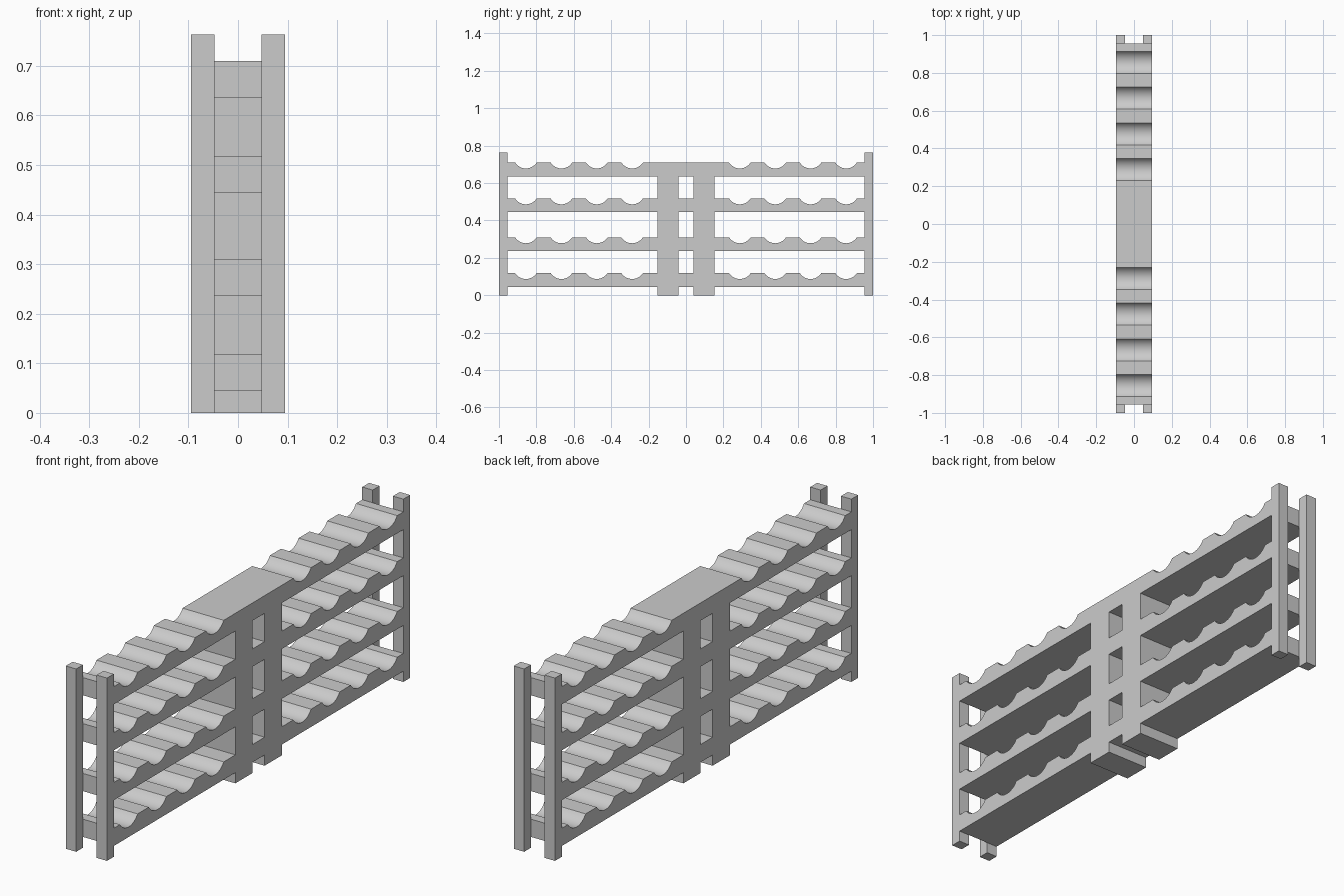
import bpy, bmesh, math
from mathutils import Matrix

cube = bpy.data.objects.get("Cube")
if cube:
    bpy.data.objects.remove(cube, do_unlink=True)

HALF_W = 0.095            # half depth of the rack
SHELF_BOTTOMS = [0.045, 0.236, 0.444, 0.636]
SHELF_H = 0.074
SHELF_END = 0.955
INNER, OUTER = 0.04, 0.153    # central upright span
SCOOPS = [0.288, 0.477, 0.666, 0.856]
SCOOP_R, SCOOP_DEPTH = 0.058, 0.032

grey = bpy.data.materials.new("light_grey")
grey.use_nodes = True
COLOUR = (0.6, 0.6, 0.6, 1)
grey.diffuse_color = COLOUR
grey.node_tree.nodes["Principled BSDF"].inputs["Base Color"].default_value = COLOUR


def scoop(centre, top, steps=12):
    """Circular bottle cradle, listed from the outer edge inwards."""
    r = (SCOOP_R ** 2 + SCOOP_DEPTH ** 2) / (2 * SCOOP_DEPTH)
    half = math.asin(SCOOP_R / r)
    pts = []
    for i in range(steps + 1):
        a = half - 2 * half * i / steps
        pts.append((centre + r * math.sin(a), top - SCOOP_DEPTH + r - r * math.cos(a)))
    return pts


def add_loop(curve, pts):
    spline = curve.splines.new('POLY')
    spline.points.add(len(pts) - 1)
    for p, (u, v) in zip(spline.points, pts):
        p.co = (u, v, 0, 1)
    spline.use_cyclic_u = True


# Side outline of shelves and central uprights: one half, then mirrored
half = [(INNER, SHELF_BOTTOMS[0]), (INNER, 0), (OUTER, 0)]
for z in SHELF_BOTTOMS:
    top = z + SHELF_H
    half += [(OUTER, z), (SHELF_END, z), (SHELF_END, top)]
    for c in reversed(SCOOPS):
        half += scoop(c, top)
    if z != SHELF_BOTTOMS[-1]:
        half.append((OUTER, top))
outline = half + [(-y, z) for y, z in reversed(half)]

curve = bpy.data.curves.new("rack_outline", 'CURVE')
curve.dimensions = '2D'
curve.fill_mode = 'BOTH'
curve.extrude = HALF_W
add_loop(curve, outline)
# Windows between the uprights
for low, high in zip(SHELF_BOTTOMS, SHELF_BOTTOMS[1:]):
    a = low + SHELF_H
    add_loop(curve, [(-INNER, a), (INNER, a), (INNER, high), (-INNER, high)])

# Turn the extruded outline into a mesh facing along x
helper = bpy.data.objects.new("outline_helper", curve)
bpy.context.collection.objects.link(helper)
bpy.context.view_layer.update()
mesh = bpy.data.meshes.new_from_object(helper.evaluated_get(bpy.context.evaluated_depsgraph_get()))
bpy.data.objects.remove(helper, do_unlink=True)
mesh.transform(Matrix(((0, 0, 1, 0), (1, 0, 0, 0), (0, 1, 0, 0), (0, 0, 0, 1))))
bm = bmesh.new()
bm.from_mesh(mesh)
bmesh.ops.remove_doubles(bm, verts=bm.verts, dist=1e-5)
bmesh.ops.recalc_face_normals(bm, faces=bm.faces)
bm.to_mesh(mesh)
bm.free()
mesh.materials.clear()
mesh.materials.append(grey)
rack = bpy.data.objects.new("shelves_and_uprights", mesh)
bpy.context.collection.objects.link(rack)
bpy.ops.object.select_all(action='DESELECT')
rack.select_set(True)
bpy.context.view_layer.objects.active = rack
bpy.ops.object.shade_smooth_by_angle(angle=math.radians(30))

# Four corner posts
POST_X, POST_Y, POST_H = 0.048, 0.045, 0.763
for sx, side in ((1, "left"), (-1, "right")):
    for sy, end in ((-1, "front"), (1, "back")):
        bpy.ops.mesh.primitive_cube_add(size=1, location=(
            sx * (HALF_W - POST_X / 2), sy * (1 - POST_Y / 2), POST_H / 2))
        post = bpy.context.object
        post.name = f"{end}_{side}_post"
        post.scale = (POST_X, POST_Y, POST_H)
        bpy.ops.object.transform_apply(location=False, rotation=False, scale=True)
        post.data.materials.append(grey)
